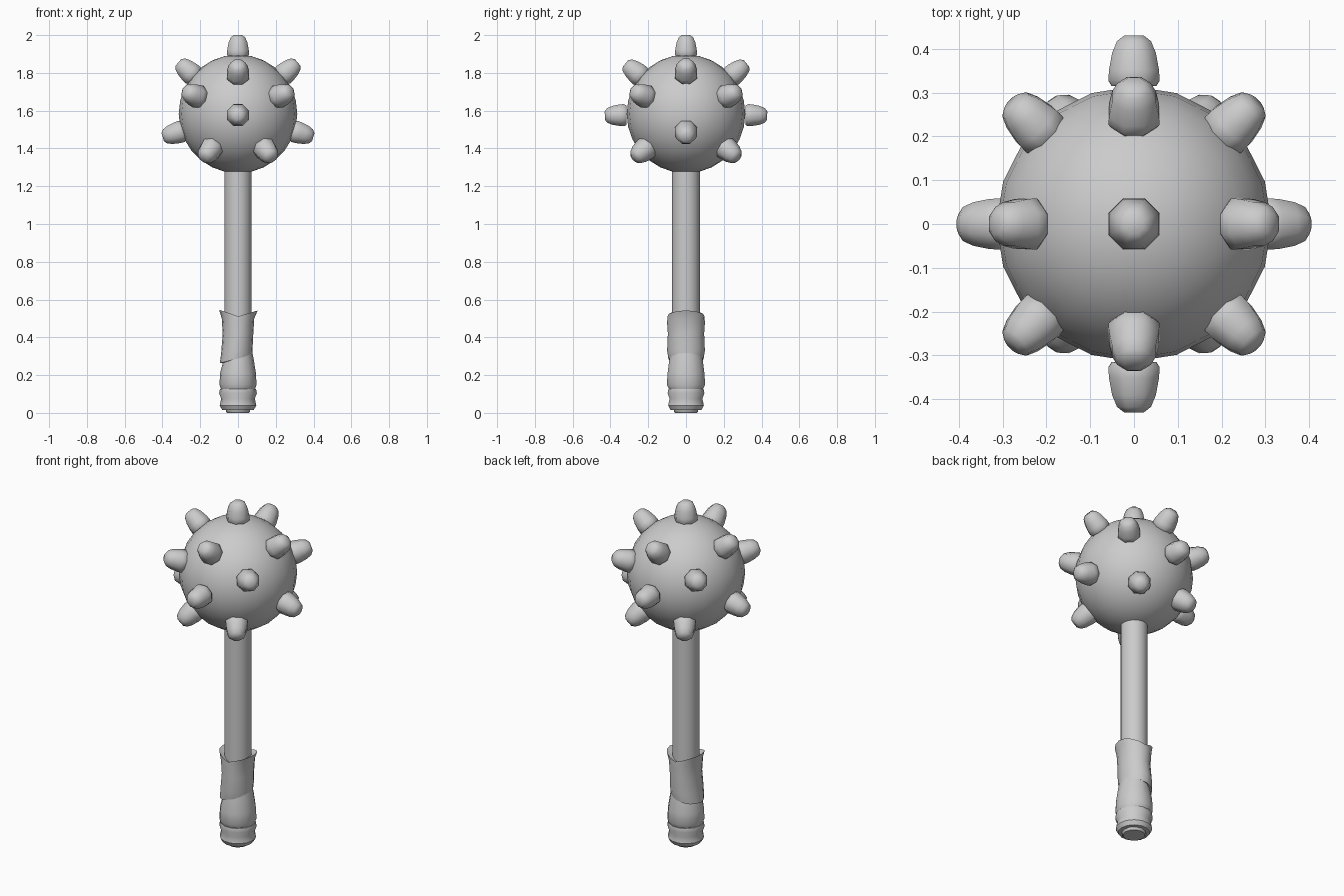
import bpy, bmesh
from math import sin, cos, pi, radians
from mathutils import Vector, Matrix

if "Cube" in bpy.data.objects:
    bpy.data.objects.remove(bpy.data.objects["Cube"])

CENTRE = Vector((0, 0, 1.583))


def lathe(name, rings, sides, matrix=Matrix(), turn=0.0, angle=40):
    """Rings are (z, radius x, radius y, tilt towards +x, side lobes, shift x)."""
    bm = bmesh.new()
    loops = []
    for ring in rings:
        z, rx, ry, tilt, lobe, dx = (tuple(ring) + (0,) * 6)[:6]
        ry = ry or rx
        loop = []
        for i in range(sides):
            a = 2 * pi * i / sides + turn
            h = z + tilt * cos(a) + lobe * abs(cos(a))
            loop.append(bm.verts.new((dx + rx * cos(a), ry * sin(a), h)))
        loops.append(loop)
    for lo, hi in zip(loops, loops[1:]):
        for i in range(sides):
            j = (i + 1) % sides
            bm.faces.new((lo[i], lo[j], hi[j], hi[i]))
    bm.faces.new(loops[0][::-1])
    bm.faces.new(loops[-1])
    bm.transform(matrix)
    mesh = bpy.data.meshes.new(name)
    bm.to_mesh(mesh)
    bm.free()
    obj = bpy.data.objects.new(name, mesh)
    bpy.context.collection.objects.link(obj)
    smooth(obj, angle)
    return obj


def smooth(obj, angle):
    bpy.ops.object.select_all(action='DESELECT')
    obj.select_set(True)
    bpy.context.view_layer.objects.active = obj
    bpy.ops.object.shade_smooth_by_angle(angle=radians(angle))


# Ball head
bpy.ops.mesh.primitive_uv_sphere_add(segments=20, ring_count=14, radius=0.314, location=CENTRE)
head = bpy.context.object
head.name = head.data.name = "ball_head"
smooth(head, 40)

# Blunt eight-sided studs, each pointing out from the ball centre
STUD = [(-0.115, 0.055), (-0.103, 0.063), (-0.08, 0.062), (-0.04, 0.054), (-0.013, 0.042), (0, 0.024)]


def stud(direction, reach=0.417):
    d = Vector(direction).normalized()
    rot = d.to_track_quat('Z', 'Y').to_matrix().to_4x4()
    lathe("stud", STUD, 8, Matrix.Translation(CENTRE + d * reach) @ rot, pi / 8, 50)


stud((0, 0, 1))
for s in (-1, 1):
    stud((s, 0, -0.31))
    stud((0, s, -0.02), 0.43)
    stud((s * 0.305, 0, 0.263))
    stud((0, s * 0.31, 0.258))
    for t in (-1, 1):
        stud((s * 0.25, t * 0.25, 0.108), 0.412)
        stud((s * 0.165, t * 0.25, -0.215), 0.405)

# Shaft and its end disc
lathe("shaft", [(0.02, 0.072, 0.074), (1.32, 0.072, 0.074)], 16)
lathe("end_disc", [(0.0, 0.058), (0.006, 0.064), (0.03, 0.066)], 12)

# Pommel band
lathe("pommel_band", [(0.014, 0.06), (0.016, 0.084), (0.04, 0.097), (0.075, 0.089),
                      (0.105, 0.1), (0.127, 0.095), (0.13, 0.07)], 14)

# Lower grip wrap
lathe("lower_grip_wrap", [(0.122, 0.07), (0.126, 0.09, 0.092), (0.15, 0.098, 0.104), (0.21, 0.095, 0.1),
                          (0.27, 0.083, 0.092, 0.015), (0.31, 0.074, 0.085, 0.02)], 14)

# Upper grip wrap, slanted at its lower edge and flared at its notched top
lathe("upper_grip_wrap", [(0.29, 0.072, 0.076, 0.025, 0, 0),
                          (0.285, 0.086, 0.093, 0.022, 0, -0.01),
                          (0.33, 0.083, 0.1, 0.012, 0, -0.006),
                          (0.42, 0.081, 0.096, 0, 0, 0),
                          (0.475, 0.086, 0.1, 0, 0.025, 0),
                          (0.511, 0.102, 0.098, -0.002, 0.033, 0.002),
                          (0.498, 0.071, 0.073, 0, 0.025, 0)], 16)
